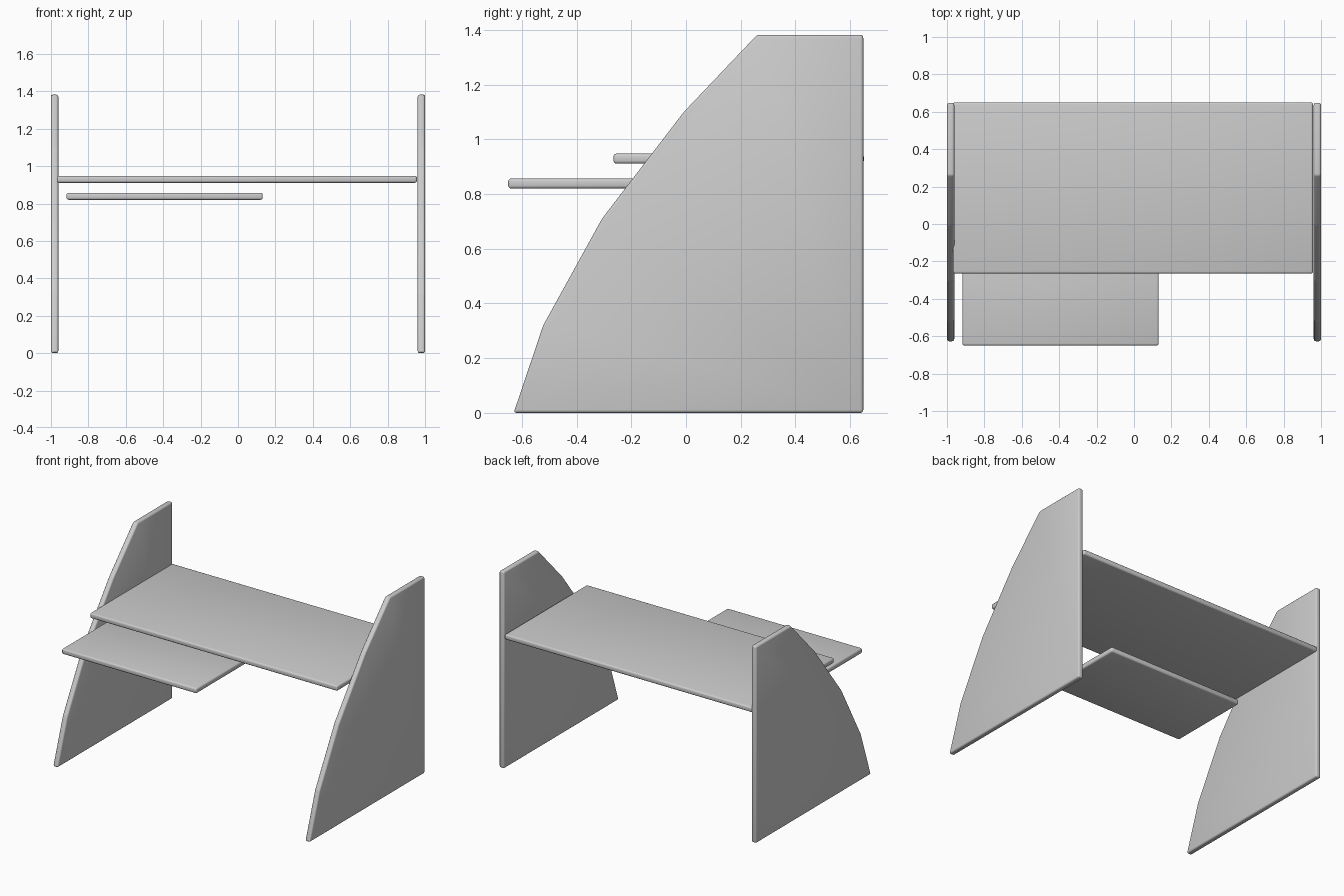
import bpy, bmesh

if "Cube" in bpy.data.objects:
    bpy.data.objects.remove(bpy.data.objects["Cube"])


def finish(name, bm, radius):
    bmesh.ops.recalc_face_normals(bm, faces=bm.faces)
    # Softened edges all round each board
    bmesh.ops.bevel(bm, geom=list(bm.edges), offset=radius, segments=3,
                    profile=0.5, affect='EDGES', clamp_overlap=True)
    mesh = bpy.data.meshes.new(name)
    bm.to_mesh(mesh)
    bm.free()
    obj = bpy.data.objects.new(name, mesh)
    bpy.context.collection.objects.link(obj)
    bpy.ops.object.select_all(action='DESELECT')
    obj.select_set(True)
    bpy.context.view_layer.objects.active = obj
    bpy.ops.object.shade_smooth_by_angle(angle=0.6)
    return obj


def prism(name, points, offset, radius):
    bm = bmesh.new()
    face = bm.faces.new([bm.verts.new(p) for p in points])
    ext = bmesh.ops.extrude_face_region(bm, geom=[face])
    verts = [g for g in ext['geom'] if isinstance(g, bmesh.types.BMVert)]
    bmesh.ops.translate(bm, verts=verts, vec=offset)
    # extrude_face_region may keep or move the base; make sure both caps exist
    bmesh.ops.holes_fill(bm, edges=bm.edges, sides=0)
    return finish(name, bm, radius)


def board(name, x0, x1, y0, y1, z0, z1, radius):
    pts = [(x0, y0, z0), (x1, y0, z0), (x1, y1, z0), (x0, y1, z0)]
    return prism(name, pts, (0, 0, z1 - z0), radius)


# Side panels with a faceted, curved front edge
profile = [(-0.63, 0.0), (-0.522, 0.32), (-0.307, 0.71), (-0.008, 1.1),
           (0.26, 1.382), (0.648, 1.382), (0.648, 0.0)]
for name, x in (("left_panel", -1.0), ("right_panel", 0.961)):
    prism(name, [(x, y, z) for y, z in profile], (0.039, 0, 0), 0.011)

# Desk top
board("desk_top", -0.968, 0.957, -0.265, 0.65, 0.911, 0.948, 0.011)

# Keyboard tray below the desk top
board("keyboard_tray", -0.917, 0.132, -0.65, -0.06, 0.82, 0.857, 0.011)
